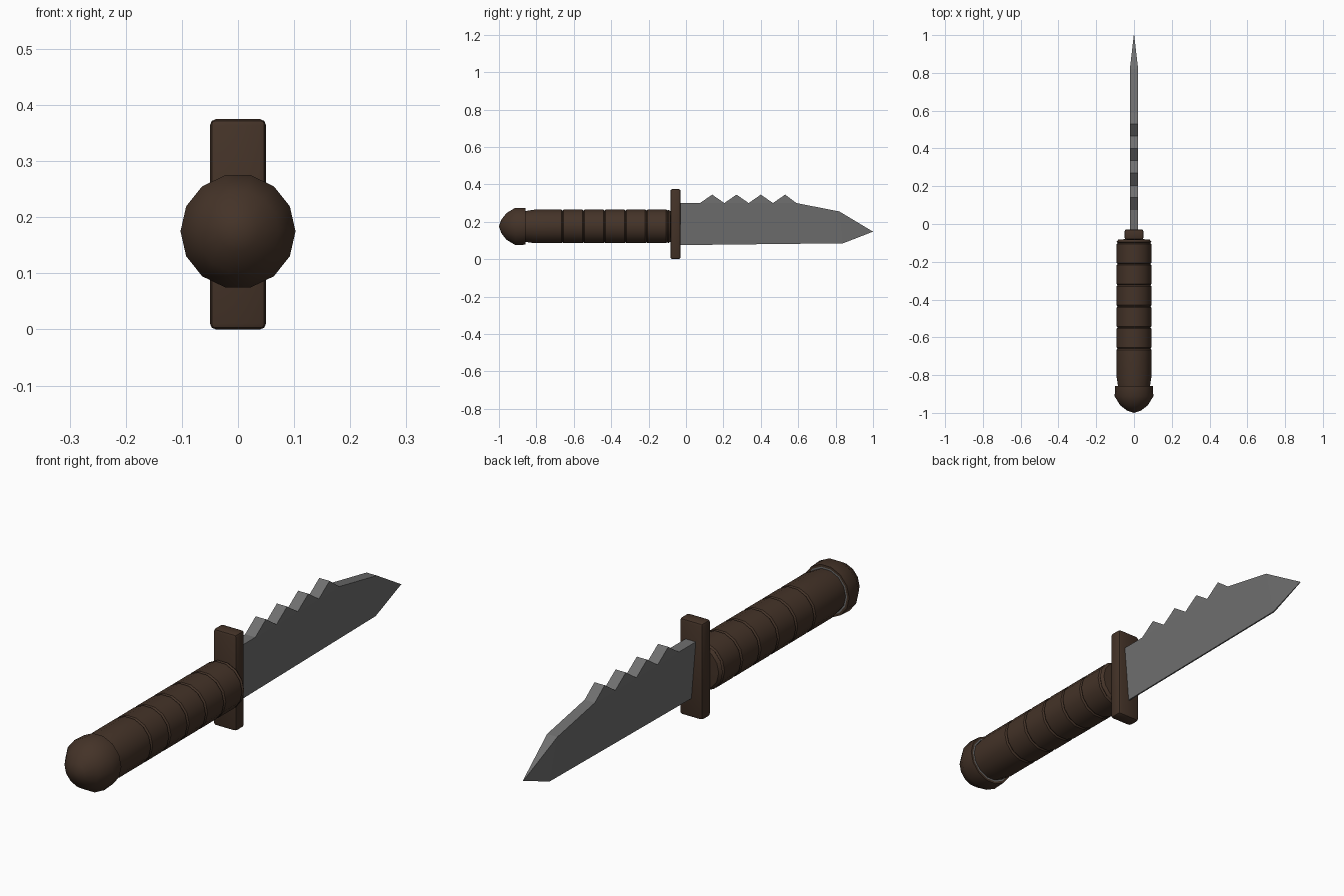
import bpy, bmesh, math

SIDES = 14
AXIS_Z = 0.175   # height of the handle axis

if "Cube" in bpy.data.objects:
    bpy.data.objects.remove(bpy.data.objects["Cube"], do_unlink=True)


def material(name, rgb):
    mat = bpy.data.materials.new(name)
    mat.use_nodes = True
    color = (*rgb, 1.0)
    mat.diffuse_color = color
    mat.node_tree.nodes["Principled BSDF"].inputs["Base Color"].default_value = color
    return mat


brown = material("dark_brown", (0.058, 0.033, 0.021))
steel = material("grey_steel", (0.16, 0.16, 0.16))


def finish(name, bm, mats, smooth_angle=None):
    bmesh.ops.recalc_face_normals(bm, faces=bm.faces)
    mesh = bpy.data.meshes.new(name)
    bm.to_mesh(mesh)
    bm.free()
    for mat in mats:
        mesh.materials.append(mat)
    obj = bpy.data.objects.new(name, mesh)
    bpy.context.collection.objects.link(obj)
    if smooth_angle:
        bpy.ops.object.select_all(action='DESELECT')
        obj.select_set(True)
        bpy.context.view_layer.objects.active = obj
        bpy.ops.object.shade_smooth_by_angle(angle=math.radians(smooth_angle))
    return obj


def lathe(name, profile, mats, smooth_angle, steel_span=None):
    """Turn a (y, radius) profile around the handle axis."""
    bm = bmesh.new()
    rings = []
    for y, r in profile:
        angles = [math.tau * i / SIDES for i in range(SIDES)]
        rings.append([bm.verts.new((r * math.cos(a), y, AXIS_Z + r * math.sin(a)))
                      for a in angles])
    for k, (low, high) in enumerate(zip(rings, rings[1:])):
        for i in range(SIDES):
            j = (i + 1) % SIDES
            face = bm.faces.new((low[i], low[j], high[j], high[i]))
            face.material_index = int(k == steel_span)
    bmesh.ops.remove_doubles(bm, verts=bm.verts, dist=0.0001)
    return finish(name, bm, mats, smooth_angle)


# Grip: wrapped bands separated by narrow grooves
R = 0.092
grip = [(-0.87, 0), (-0.87, 0.084), (-0.855, 0.085), (-0.81, R)]
for i in range(6):
    y = -0.66 + 0.112 * i
    grip += [(y - 0.006, R), (y, R - 0.005), (y + 0.006, R)]
grip += [(-0.082, 0.083), (-0.078, 0)]
lathe("grip", grip, [brown], 35)

# Pommel: short collar with a domed end, steel seam next to the grip
pommel = [(-1.0, 0), (-0.988, 0.036), (-0.96, 0.073), (-0.912, 0.1025),
          (-0.858, 0.1), (-0.858, 0.091), (-0.858, 0.084), (-0.865, 0)]
lathe("pommel", pommel, [brown, steel], 50, steel_span=5)

# Guard: upright bar with softened edges
bm = bmesh.new()
bmesh.ops.create_cube(bm, size=1)
for v in bm.verts:
    v.co = (v.co.x * 0.1, v.co.y * 0.055 - 0.056, v.co.z * 0.375 + 0.1875)
bmesh.ops.bevel(bm, geom=bm.edges[:], offset=0.011, segments=2, profile=0.5,
                affect='EDGES')
finish("guard", bm, [brown], 35)

# Blade outline as (y, z, half thickness): wedge below, flat toothed spine above
T = 0.022
outline = [(-0.04, 0.075, 0.003), (0.84, 0.085, 0.003), (1.0, 0.147, 0.001),
           (0.82, 0.255, T), (0.59, 0.30, T)]
for i in range(4):
    y = 0.53 - 0.13 * i
    outline += [(y, 0.345, T), (y - 0.065, 0.30, T)]
outline.append((-0.04, 0.30, T))
last = len(outline) - 1

bm = bmesh.new()
sides = [[bm.verts.new((s * t, y, z)) for y, z, t in outline] for s in (-1, 1)]
for side in sides:
    bm.faces.new([side[i] for i in (1, 2, 3)])                       # point
    bm.faces.new([side[i] for i in (0, 1, 3, *range(4, last, 2), last)])  # wedge
    for i in range(5, last, 2):                                      # teeth
        bm.faces.new(side[i - 1:i + 2])
for i in range(len(outline)):
    j = (i + 1) % len(outline)
    bm.faces.new((sides[0][i], sides[0][j], sides[1][j], sides[1][i]))
finish("blade", bm, [steel])
